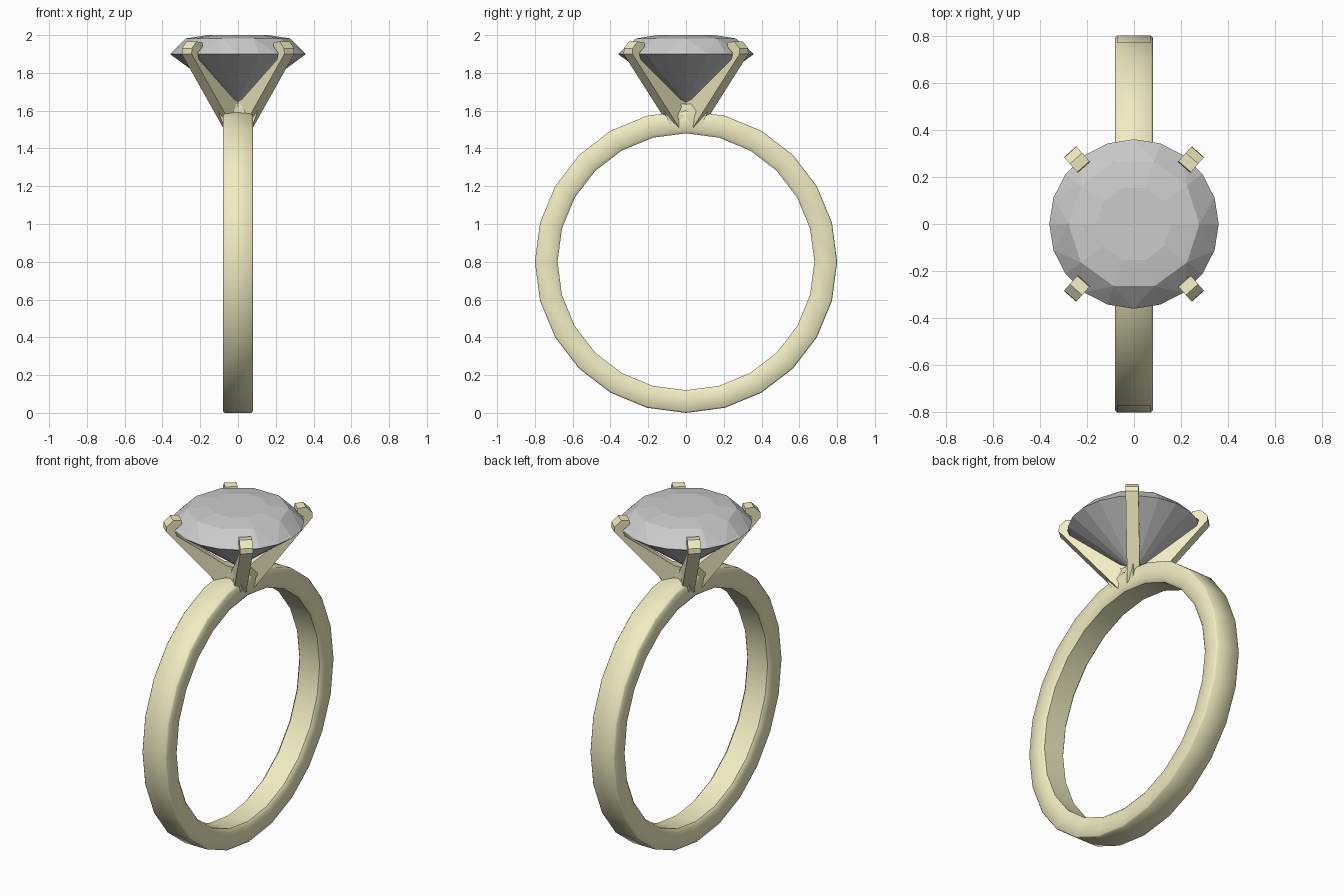
import bpy, bmesh
from math import sin, cos, pi, radians
from mathutils import Vector

if "Cube" in bpy.data.objects:
    bpy.data.objects.remove(bpy.data.objects["Cube"])

gold = bpy.data.materials.new("pale_gold")
gold.diffuse_color = (0.88, 0.84, 0.54, 1)
gold.use_nodes = True
gold.node_tree.nodes["Principled BSDF"].inputs["Base Color"].default_value = gold.diffuse_color


def finish(name, bm, mat=None):
    bmesh.ops.recalc_face_normals(bm, faces=bm.faces[:])
    me = bpy.data.meshes.new(name)
    bm.to_mesh(me)
    bm.free()
    ob = bpy.data.objects.new(name, me)
    bpy.context.collection.objects.link(ob)
    if mat:
        me.materials.append(mat)
    return ob


def smooth(ob, angle):
    bpy.ops.object.select_all(action='DESELECT')
    ob.select_set(True)
    bpy.context.view_layer.objects.active = ob
    bpy.ops.object.shade_smooth_by_angle(angle=radians(angle))


def bridge(bm, a, b):
    n = len(a)
    for i in range(n):
        j = (i + 1) % n
        bm.faces.new((a[i], a[j], b[j], b[i]))


# Band: softened rectangular section swept round 24 steps
SIDES = 24
section = [(-0.08, 0.792), (-0.072, 0.8), (0.072, 0.8), (0.08, 0.792),
           (0.08, 0.697), (0.066, 0.68), (-0.066, 0.68), (-0.08, 0.697)]
bm = bmesh.new()
rings = []
for i in range(SIDES):
    a = 2 * pi * i / SIDES
    rings.append([bm.verts.new((x, r * sin(a), 0.8 - r * cos(a))) for x, r in section])
for i in range(SIDES):
    bridge(bm, rings[i], rings[(i + 1) % SIDES])
smooth(finish("band", bm, gold), 50)

# Prongs: a claw profile (radius, height) given thickness, mirrored to four corners
claw = [(0, 1.51), (0.08, 1.51), (0.41, 1.90), (0.408, 1.93), (0.372, 1.966),
        (0.325, 1.962), (0.322, 1.94), (0.362, 1.905), (0.35, 1.87), (0.07, 1.66), (0, 1.635)]
ang = radians(48.5)
out = Vector((cos(ang), sin(ang)))
side = Vector((-sin(ang), cos(ang))) * 0.035
names = {(1, 1): "back_right", (-1, 1): "back_left", (1, -1): "front_right", (-1, -1): "front_left"}
for (sx, sy), label in names.items():
    bm = bmesh.new()
    layers = []
    for s in (-1, 1):
        pts = [out * r + side * s for r, z in claw]
        layers.append([bm.verts.new((p.x * sx, p.y * sy, z)) for p, (r, z) in zip(pts, claw)])
    bridge(bm, *layers)
    bm.faces.new(layers[0])
    bm.faces.new(layers[1])
    smooth(finish(label + "_prong", bm, gold), 35)

# Seat: block between the prong roots, flaring at its corners
bm = bmesh.new()
levels = []
for z, flat, cx, cy in [(1.51, 0.075, 0.074, 0.077), (1.57, 0.08, 0.095, 0.105), (1.635, 0.06, 0.115, 0.13)]:
    pts = [(flat, 0), (cx, cy), (0, flat), (-cx, cy), (-flat, 0), (-cx, -cy), (0, -flat), (cx, -cy)]
    levels.append([bm.verts.new((x, y, z)) for x, y in pts])
for lo, hi in zip(levels, levels[1:]):
    bridge(bm, lo, hi)
bm.faces.new(levels[0])
bm.faces.new(levels[-1])
smooth(finish("seat", bm, gold), 35)

# Stone: 20-sided girdle, 10-sided crown and table, pointed base
bm = bmesh.new()


def ring(n, r, z):
    return [bm.verts.new((r * cos(2 * pi * i / n), r * sin(2 * pi * i / n), z)) for i in range(n)]


girdle = ring(20, 0.36, 1.9)
crown = ring(10, 0.278, 1.982)
table = ring(10, 0.16, 2.0)
point = bm.verts.new((0, 0, 1.635))
for i in range(20):
    bm.faces.new((girdle[i], girdle[(i + 1) % 20], point))
for k in range(10):
    t0, t1 = crown[k], crown[(k + 1) % 10]
    g0, g1, g2 = girdle[2 * k], girdle[2 * k + 1], girdle[(2 * k + 2) % 20]
    bm.faces.new((t0, g1, t1))
    bm.faces.new((g0, g1, t0))
    bm.faces.new((g1, g2, t1))
bridge(bm, crown, table)
bm.faces.new(table)
finish("stone", bm)
